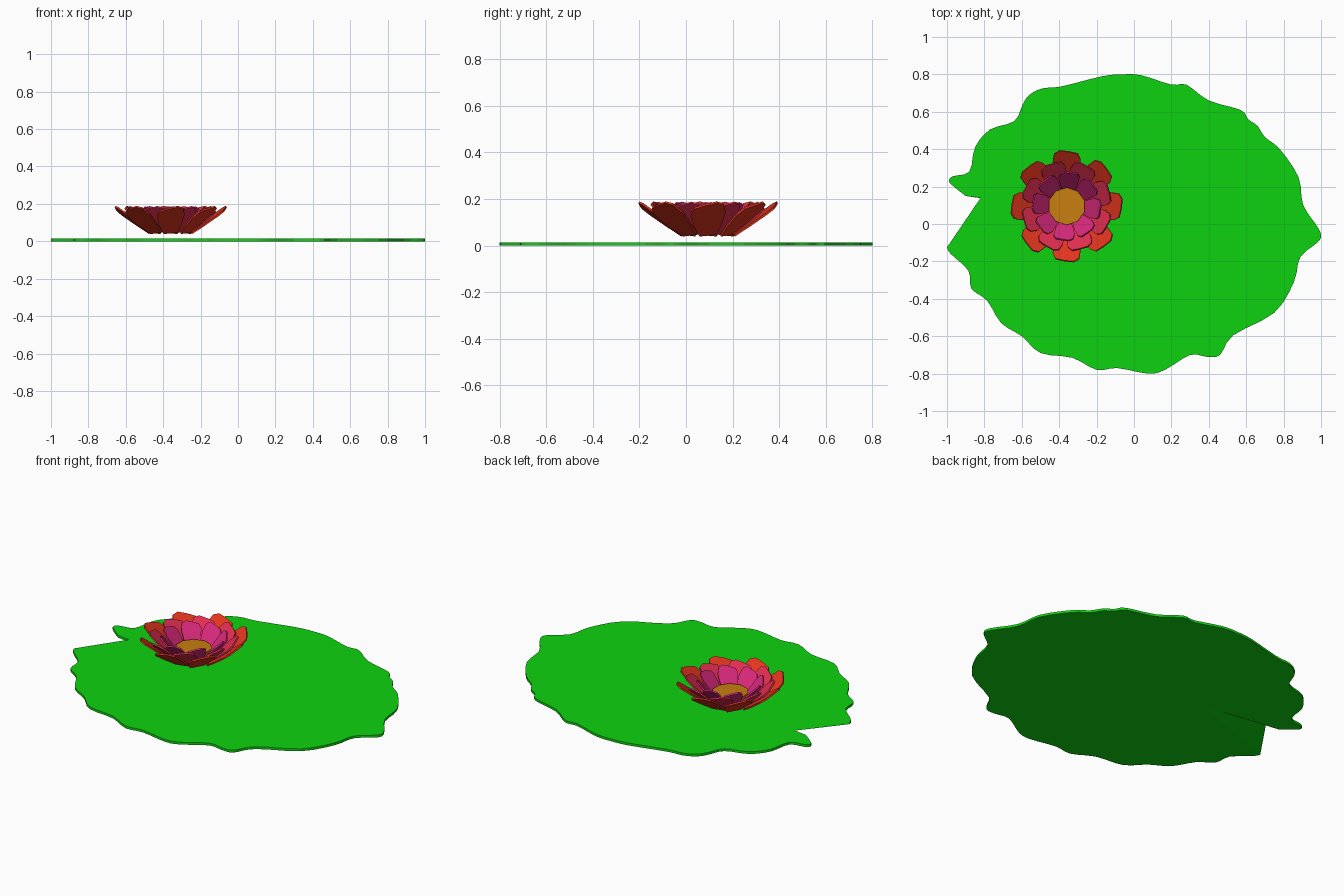
import bpy, bmesh, math
from mathutils import Vector, Matrix

if "Cube" in bpy.data.objects:
    bpy.data.objects.remove(bpy.data.objects["Cube"])

CENTRE = Vector((-0.36, 0.095, 0))


def make(name, bm, color):
    bmesh.ops.recalc_face_normals(bm, faces=bm.faces)
    me = bpy.data.meshes.new(name)
    bm.to_mesh(me)
    bm.free()
    ob = bpy.data.objects.new(name, me)
    bpy.context.collection.objects.link(ob)
    mat = bpy.data.materials.new(name + "_colour")
    mat.diffuse_color = (*color, 1)
    mat.use_nodes = True
    mat.node_tree.nodes["Principled BSDF"].inputs["Base Color"].default_value = mat.diffuse_color
    me.materials.append(mat)
    return ob


def smooth_path(pts, steps=3):
    """Catmull-Rom through an open list of points."""
    p = [Vector(q) for q in pts]
    p = [p[0]] + p + [p[-1]]
    out = []
    for a, b, c, d in zip(p, p[1:], p[2:], p[3:]):
        for i in range(steps):
            t = i / steps
            out.append(0.5 * (2 * b + (c - a) * t + (2 * a - 5 * b + 4 * c - d) * t * t
                              + (3 * b - a - 3 * c + d) * t ** 3))
    return out + [p[-1]]


# Wavy rim of the leaf, clockwise from one side of the notch to the other
RIM = [(-.90, .15), (-.985, .22), (-.97, .255), (-.88, .28), (-.85, .41), (-.77, .505),
       (-.64, .55), (-.595, .64), (-.56, .69), (-.49, .725), (-.39, .735), (-.17, .79),
       (-.06, .80), (.04, .795), (.20, .745), (.28, .745), (.40, .66), (.57, .61),
       (.61, .56), (.66, .525), (.70, .465), (.78, .40), (.88, .25), (.905, .10),
       (.99, -.03), (.99, -.09), (.89, -.175), (.855, -.31), (.75, -.475), (.53, -.595),
       (.46, -.70), (.39, -.71), (.30, -.70), (.165, -.78), (.075, -.80), (-.09, -.77),
       (-.20, -.78), (-.33, -.715), (-.50, -.69), (-.60, -.60), (-.71, -.53),
       (-.785, -.41), (-.87, -.345), (-.885, -.25), (-.98, -.16), (-1, -.125)]

# Lily pad: thin slab whose notch is undercut on the lower face
path = smooth_path(RIM)
bm = bmesh.new()
rings = []
for z, tip in ((0, (-.43, .08)), (.014, (-.82, .14))):
    rings.append([bm.verts.new((x, y, z)) for x, y in [Vector(tip)] + path])
for ring in rings:
    bm.faces.new(ring)
n = len(rings[0])
for i in range(n):
    j = (i + 1) % n
    bm.faces.new((rings[0][i], rings[0][j], rings[1][j], rings[1][i]))
bmesh.ops.triangulate(bm, faces=[f for f in bm.faces if len(f.verts) > 4])
make("lily_pad", bm, (.004, .65, .005))

# Petal outline: (fraction of length, fraction of half width), lopsided tip
PETAL = [(0, -.5), (.35, -.85), (.72, -1), (.88, -.8), (.95, -.2),
         (1, .5), (.92, .9), (.68, 1), (.35, .8), (0, .5)]


def petal_ring(name, r0, r1, z0, half, start, color, count=8, thick=.009, roll=.12):
    bm = bmesh.new()
    z1 = .182
    slope = math.atan2(z1 - z0, r1 - r0)
    length = math.hypot(z1 - z0, r1 - r0)
    for k in range(count):
        m = (Matrix.Translation(CENTRE)
             @ Matrix.Rotation(math.radians(start) + math.tau * k / count, 4, 'Z')
             @ Matrix.Translation((r0, 0, z0))
             @ Matrix.Rotation(-slope, 4, 'Y') @ Matrix.Rotation(roll, 4, 'X'))
        lo, hi = [[bm.verts.new(m @ Vector((u * length, v * half, z))) for u, v in PETAL]
                  for z in (-thick / 2, thick / 2)]
        bm.faces.new(lo[::-1])
        bm.faces.new(hi)
        for i in range(len(lo)):
            j = (i + 1) % len(lo)
            bm.faces.new((lo[i], lo[j], hi[j], hi[i]))
    make(name, bm, color)


# Three nested rings of petals
petal_ring("outer_petals", .11, .30, .046, .075, 0, (.75, .035, .012))
petal_ring("middle_petals", .10, .245, .05, .068, 20, (.76, .027, .08))
petal_ring("inner_petals", .08, .185, .055, .056, -5, (.70, .022, .20))

# Flower centre
bm = bmesh.new()
bmesh.ops.create_cone(bm, cap_ends=True, segments=10, radius1=.075, radius2=.10, depth=.06,
                      matrix=Matrix.Translation(CENTRE + Vector((0, 0, .08))))
make("flower_centre", bm, (.58, .21, .005))
